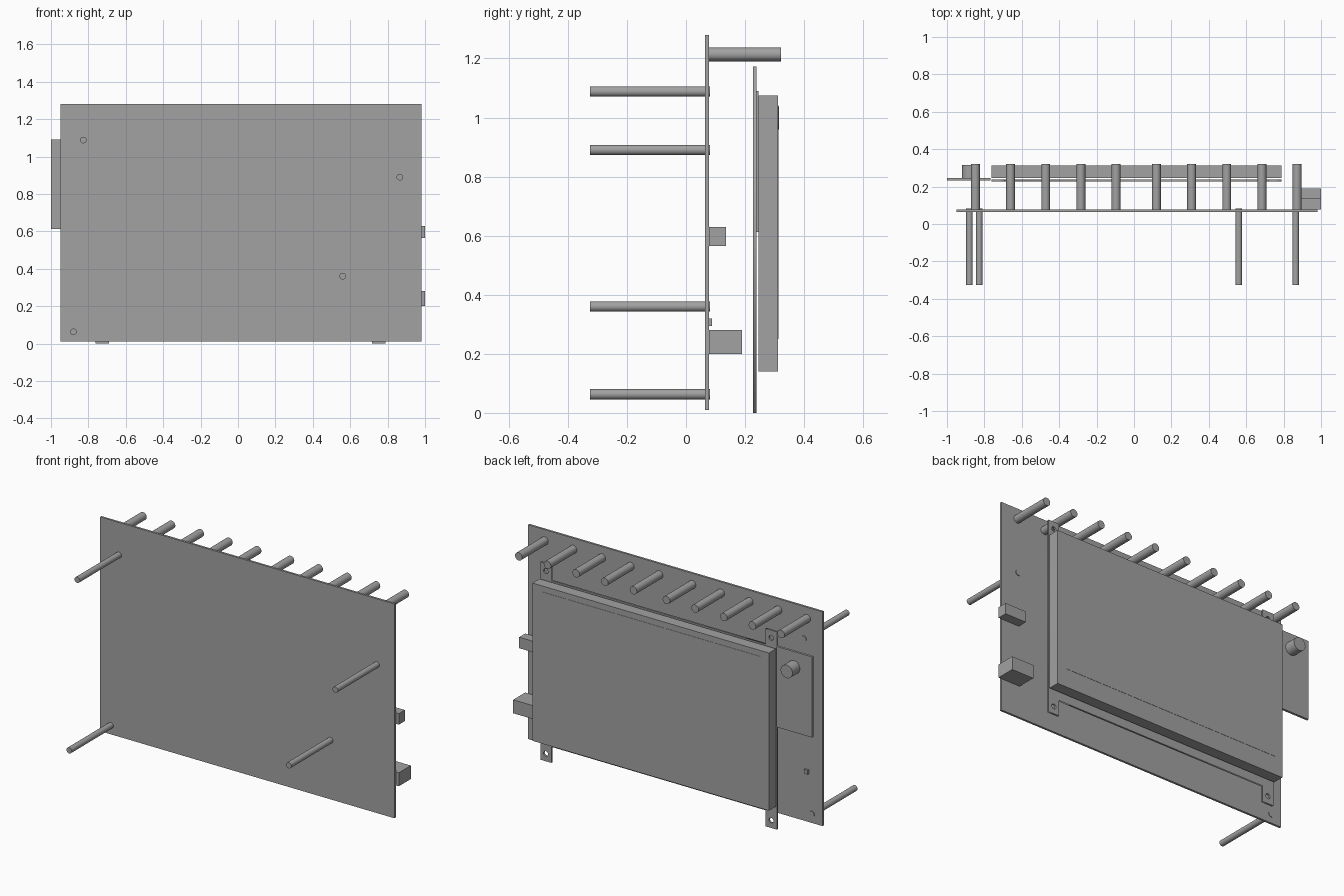
import bpy, math

if "Cube" in bpy.data.objects:
    bpy.data.objects.remove(bpy.data.objects["Cube"])

grey = bpy.data.materials.new("mid_grey")
grey.diffuse_color = (0.36, 0.36, 0.36, 1)
grey.use_nodes = True
grey.node_tree.nodes["Principled BSDF"].inputs["Base Color"].default_value = grey.diffuse_color


def finish(ob, name):
    ob.name = name
    ob.data.materials.clear()
    ob.data.materials.append(grey)
    return ob


def box(name, x0, x1, y0, y1, z0, z1):
    bpy.ops.mesh.primitive_cube_add(size=1)
    ob = bpy.context.object
    ob.scale = (x1 - x0, y1 - y0, z1 - z0)
    ob.location = ((x0 + x1) / 2, (y0 + y1) / 2, (z0 + z1) / 2)
    bpy.ops.object.transform_apply(location=False, rotation=False, scale=True)
    return finish(ob, name)


def pin(name, x, z, r, y0, y1):
    bpy.ops.mesh.primitive_cylinder_add(vertices=32, radius=r, depth=y1 - y0,
                                        location=(x, (y0 + y1) / 2, z),
                                        rotation=(math.pi / 2, 0, 0))
    bpy.ops.object.shade_smooth_by_angle(angle=math.radians(40))
    return finish(bpy.context.object, name)


# Large front panel
BACK = 0.078
box("front_panel", -0.95, 0.98, 0.065, BACK, 0.01, 1.28)

# Long pins sticking out of the front, ends just through the panel
for x, z in [(-0.827, 1.088), (0.865, 0.89), (0.56, 0.36), (-0.88, 0.063)]:
    pin("front_pin", x, z, 0.0175, -0.325, 0.082)

# Row of ten short pins along the top of the back, in two groups of five
for start in (-0.848, 0.12):
    for i in range(5):
        pin("back_pin", start + i * 0.188, 1.214, 0.0235, BACK - 0.004, 0.322)

# Connectors on the side edge and a tiny chip
box("upper_connector", 0.86, 1.0, BACK, 0.135, 0.565, 0.63)
box("lower_connector", 0.855, 1.0, BACK, 0.19, 0.2, 0.28)
box("small_chip", -0.86, -0.835, BACK, 0.088, 0.295, 0.32)

# Display mounting plate: outline with four corner tabs, a hole in each
L, R, W, LO, HI, TOP = -0.762, 0.789, 0.073, 0.095, 1.08, 1.172
outline = [(L, 0), (L + W, 0), (L + W, LO), (R - W, LO), (R - W, 0), (R, 0),
           (R, TOP), (R - W, TOP), (R - W, HI), (L + W, HI), (L + W, TOP), (L, TOP)]
loops = [outline]
for cx in (L + W / 2, R - W / 2):
    for cz in (0.045, TOP - 0.045):
        loops.append([(cx + 0.015 * math.cos(a * math.pi / 8),
                       cz + 0.015 * math.sin(a * math.pi / 8)) for a in range(16)])
curve = bpy.data.curves.new("plate_outline", "CURVE")
curve.dimensions = "2D"
curve.fill_mode = "BOTH"
curve.extrude = 0.0055
for pts in loops:
    s = curve.splines.new("POLY")
    s.points.add(len(pts) - 1)
    for p, (x, z) in zip(s.points, pts):
        p.co = (x, z, 0, 1)
    s.use_cyclic_u = True
plate = bpy.data.objects.new("display_plate", curve)
bpy.context.collection.objects.link(plate)
plate.location.y = 0.2325
plate.rotation_euler.x = math.pi / 2
bpy.ops.object.select_all(action="DESELECT")
plate.select_set(True)
bpy.context.view_layer.objects.active = plate
bpy.ops.object.convert(target="MESH")
finish(bpy.context.object, "display_plate")

# Display body with a barely raised screen
box("display_body", L, R, 0.246, 0.312, 0.14, 1.075)
box("display_screen", -0.71, 0.725, 0.311, 0.3135, 0.25, 1.04)

# Side board with a round knob
box("side_board", -1.0, -0.766, 0.232, 0.246, 0.612, 1.09)
pin("knob", -0.88, 0.998, 0.039, 0.245, 0.315)
